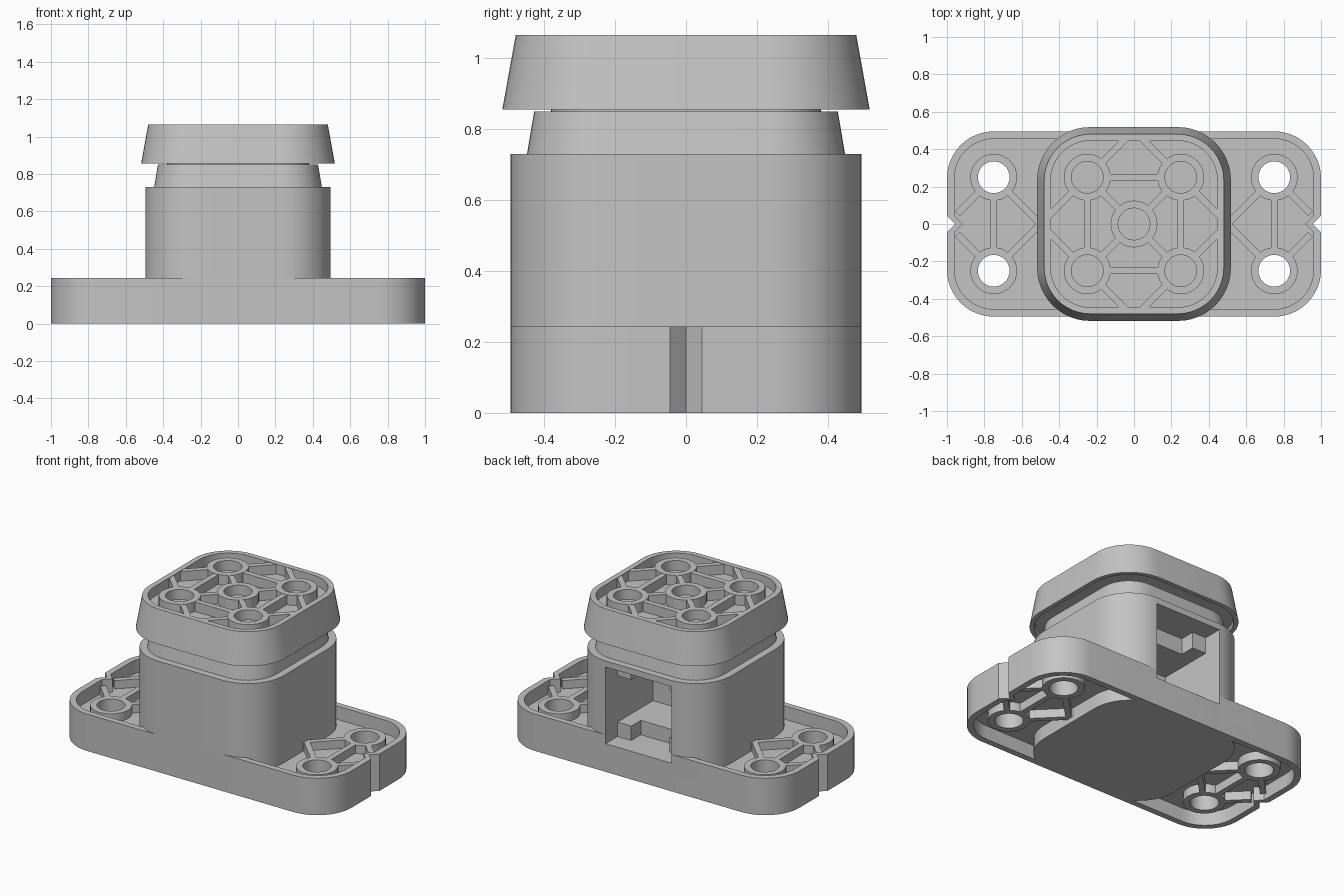
import bpy, bmesh, math
from mathutils import Vector

if "Cube" in bpy.data.objects:
    bpy.data.objects.remove(bpy.data.objects["Cube"])

grey = bpy.data.materials.new("plain grey")
grey.diffuse_color = (0.55, 0.55, 0.55, 1)
grey.use_nodes = True
grey.node_tree.nodes["Principled BSDF"].inputs["Base Color"].default_value = grey.diffuse_color


def outline(hx, hy, r, notch=0.0, seg=12):
    """Rounded rectangle, with an optional V notch in both short ends."""
    pts = []
    for i, (sx, sy) in enumerate(((1, 1), (-1, 1), (-1, -1), (1, -1))):
        if notch and i in (0, 2):
            pts += [(sx * hx, -sy * notch), (sx * (hx - notch), 0), (sx * hx, sy * notch)]
        for k in range(seg + 1):
            a = math.pi / 2 * (i + k / seg)
            pts.append((sx * (hx - r) + r * math.cos(a), sy * (hy - r) + r * math.sin(a)))
    return pts


def square(h):
    return outline(h, h, h - 0.235)


def circle(x, y, r, n=32):
    return [(x + r * math.cos(2 * math.pi * k / n), y + r * math.sin(2 * math.pi * k / n))
            for k in range(n)]


def loft(name, sections, closed=False):
    """Skin matching outlines; cap the ends, or join last to first when closed."""
    bm = bmesh.new()
    rings = [[bm.verts.new((x, y, z)) for x, y in pts] for pts, z in sections]
    n = len(rings[0])
    pairs = list(zip(rings, rings[1:]))
    if closed:
        pairs.append((rings[-1], rings[0]))
    else:
        bm.faces.new(rings[0])
        bm.faces.new(rings[-1])
    for a, b in pairs:
        for i in range(n):
            j = (i + 1) % n
            bm.faces.new((a[i], a[j], b[j], b[i]))
    bmesh.ops.recalc_face_normals(bm, faces=bm.faces)
    me = bpy.data.meshes.new(name)
    bm.to_mesh(me)
    bm.free()
    me.materials.append(grey)
    ob = bpy.data.objects.new(name, me)
    bpy.context.collection.objects.link(ob)
    return ob


def tube(name, x, y, z0, z1, r_out=0.125, r_in=0.085):
    o, i = circle(x, y, r_out), circle(x, y, r_in)
    return loft(name, [(o, z0), (o, z1), (i, z1), (i, z0)], closed=True)


def box(name, x0, x1, y0, y1, z0, z1):
    p = [(x0, y0), (x1, y0), (x1, y1), (x0, y1)]
    return loft(name, [(p, z0), (p, z1)])


def rib(name, p, q, z0, z1, w=0.036):
    p, q = Vector(p), Vector(q)
    d = (q - p).normalized()
    s = Vector((-d.y, d.x)) * w / 2
    pts = [tuple(v) for v in (p - s, q - s, q + s, p + s)]
    return loft(name, [(pts, z0), (pts, z1)])


def cut(ob, cutter):
    m = ob.modifiers.new("cut", 'BOOLEAN')
    m.operation, m.solver, m.object = 'DIFFERENCE', 'EXACT', cutter
    bpy.context.view_layer.objects.active = ob
    bpy.ops.object.modifier_apply(modifier=m.name)


# Flanged base: notched rim, web plate and bolt bosses with ribs
H = 0.243
outer, inner = outline(1.0, 0.495, 0.25, 0.045), outline(0.96, 0.455, 0.21, 0.045)
base_rim = loft("base_rim", [(outer, 0), (outer, H), (inner, H), (inner, 0)], closed=True)
web_pts = outline(0.98, 0.475, 0.23, 0.045)
base_web = loft("base_web", [(web_pts, 0.09), (web_pts, 0.155)])
RZ = (0.033, 0.21)
for sx in (1, -1):
    rib("base_cross_rib", (sx * 0.75, -0.14), (sx * 0.75, 0.14), *RZ)
    for sy in (1, -1):
        x, y = sx * 0.75, sy * 0.25
        hole = loft("hole_cutter", [(circle(x, y, 0.1), 0), (circle(x, y, 0.1), 0.3)])
        cut(base_web, hole)
        bpy.data.objects.remove(hole)
        tube("bolt_boss", x, y, *RZ)
        rib("base_inner_rib", (x - sx * 0.075, y - sy * 0.075), (sx * 0.48, -sy * 0.02), *RZ)
        rib("base_outer_rib", (x + sx * 0.075, y - sy * 0.075), (sx * 0.945, sy * 0.055), *RZ)

# Central column with a window in the back
column = loft("column", [(square(0.495), 0), (square(0.495), 0.73)])
cavity = box("cavity_cutter", -0.24, 0.24, 0.0, 0.6, 0.185, 0.69)
cut(column, cavity)
cut(base_rim, cavity)
bpy.data.objects.remove(cavity)

# Stepped ledges at the bottom and top of the cavity
for label, z0, z1 in (("lower", 0.18, 0.28), ("upper", 0.585, 0.695)):
    box(label + "_ledge", -0.245, 0.245, -0.01, 0.27, z0, z1)
    for sx in (1, -1):
        a, b = sorted((sx * 0.245, sx * 0.14))
        box(label + "_tab", a, b, 0.26, 0.37, z0, z1)

# Tapered neck and the hidden stem that carries the cap
loft("neck", [(square(0.45), 0.72), (square(0.428), 0.85)])
loft("stem", [(square(0.38), 0.8), (square(0.38), 0.9)])

# Flared cap with a recessed top and a lipped underside
T = 1.065
loft("cap", [(square(0.485), 0.88), (square(0.49), 0.855), (square(0.518), 0.855),
             (square(0.48), T), (square(0.445), T), (square(0.445), 1.0)])
tube("cap_centre_boss", 0, 0, 0.99, T)
for s in (1, -1):
    rib("cap_cross_rib", (-0.14, s * 0.25), (0.14, s * 0.25), 0.99, T - 0.002)
    rib("cap_side_rib", (s * 0.25, -0.14), (s * 0.25, 0.14), 0.99, T - 0.002)
    for t in (1, -1):
        tube("cap_corner_boss", s * 0.25, t * 0.25, 0.99, T)
        rib("cap_diagonal_rib", (s * 0.075, t * 0.075), (s * 0.175, t * 0.175), 0.99, T - 0.002)
        rib("cap_end_rib", (s * 0.175, t * 0.325), (s * 0.045, t * 0.455), 0.99, T - 0.002)
        rib("cap_edge_rib", (s * 0.325, t * 0.175), (s * 0.455, t * 0.045), 0.99, T - 0.002)

# Smooth the round walls, keep the edges crisp
bpy.ops.object.select_all(action='SELECT')
bpy.context.view_layer.objects.active = column
bpy.ops.object.shade_smooth_by_angle(angle=math.radians(30))
